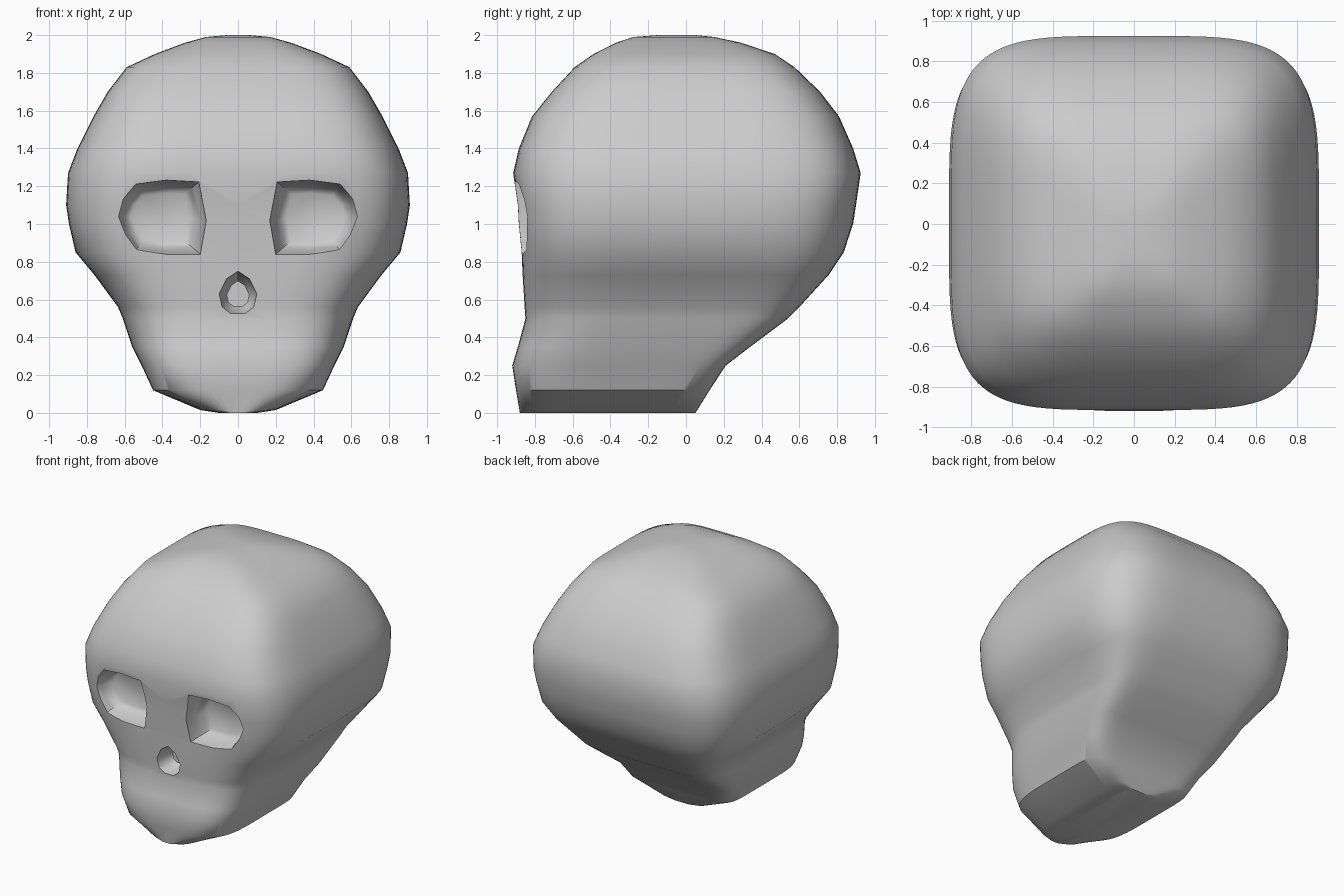
import bpy, bmesh, math

if "Cube" in bpy.data.objects:
    bpy.data.objects.remove(bpy.data.objects["Cube"])


def power(v, n):
    return math.copysign(abs(v) ** (2 / n), v)


def loft(name, rings):
    """Skin closed rings of equal length and cap both ends."""
    bm = bmesh.new()
    loops = [[bm.verts.new(p) for p in ring] for ring in rings]
    for a, b in zip(loops, loops[1:]):
        for i in range(len(a)):
            j = (i + 1) % len(a)
            bm.faces.new((a[i], a[j], b[j], b[i]))
    bm.faces.new(loops[0])
    bm.faces.new(loops[-1])
    bmesh.ops.recalc_face_normals(bm, faces=bm.faces)
    mesh = bpy.data.meshes.new(name)
    bm.to_mesh(mesh)
    bm.free()
    ob = bpy.data.objects.new(name, mesh)
    bpy.context.collection.objects.link(ob)
    return ob


# Head profile: height, half width, front y, back y
levels = [
    (0, .10, -.88, .05), (.015, .20, -.882, .06), (.12, .45, -.90, .125),
    (.25, .51, -.92, .21), (.35, .56, -.89, .34), (.50, .61, -.85, .54),
    (.56, .635, -.855, .60), (.73, .76, -.865, .755), (.85, .86, -.87, .835),
    (1.0, .895, -.885, .885), (1.1, .91, -.89, .90), (1.27, .90, -.915, .925),
    (1.4, .85, -.885, .885), (1.57, .765, -.815, .81), (1.7, .69, -.71, .71),
    (1.83, .59, -.59, .575), (1.9, .44, -.49, .47), (1.96, .28, -.37, .29),
    (1.99, .17, -.28, .15), (2.0, .06, -.15, .05)]


def section(z, w, front, back, count=96):
    # Boxy rounded section, crisper behind the jaw than on the cranium
    low = min(1, max(0, (.9 - z) / .5))
    mid, half = (front + back) / 2, (back - front) / 2
    ring = []
    for i in range(count):
        t = 2 * math.pi * i / count
        n = 4.3 + 4 * low if math.sin(t) > 0 else 4.4 - .6 * low
        ring.append((w * power(math.cos(t), n), mid + half * power(math.sin(t), n), z))
    return ring


skull = loft("skull", [section(*lv) for lv in levels])


def cut_hollow(name, outline, side, steps):
    """Carve a tapering hollow into the face; steps are (y, scale)."""
    cx = sum(p[0] for p in outline) / len(outline)
    cz = sum(p[1] for p in outline) / len(outline)
    rings = [[(side * (cx + (x - cx) * s), y, cz + (z - cz) * s) for x, z in outline]
             for y, s in steps]
    cutter = loft(name, rings)
    cutter.hide_render = True
    mod = skull.modifiers.new(name, 'BOOLEAN')
    mod.operation = 'DIFFERENCE'
    mod.solver = 'EXACT'
    mod.object = cutter
    bpy.context.view_layer.objects.active = skull
    bpy.ops.object.modifier_apply(modifier=name)
    bpy.data.objects.remove(cutter)


# Eye sockets
eye = [(.21, 1.22), (.38, 1.23), (.54, 1.21), (.61, 1.13), (.64, 1.04),
       (.60, .94), (.54, .86), (.38, .84), (.20, .84), (.17, 1.02)]
for side in (-1, 1):
    cut_hollow("eye_socket", eye, side,
               [(-1.05, 1.05), (-.86, 1), (-.80, .90), (-.74, .80), (-.72, .66)])

# Nose opening
nose = [(0, .75), (.06, .71), (.10, .63), (.085, .56), (.04, .525),
        (-.04, .525), (-.085, .56), (-.10, .63), (-.06, .71)]
cut_hollow("nose_opening", nose, 1, [(-1.05, 1.1), (-.86, 1), (-.78, .85), (-.72, .6)])

bpy.context.view_layer.objects.active = skull
skull.select_set(True)
bpy.ops.object.shade_smooth_by_angle(angle=math.radians(40))
